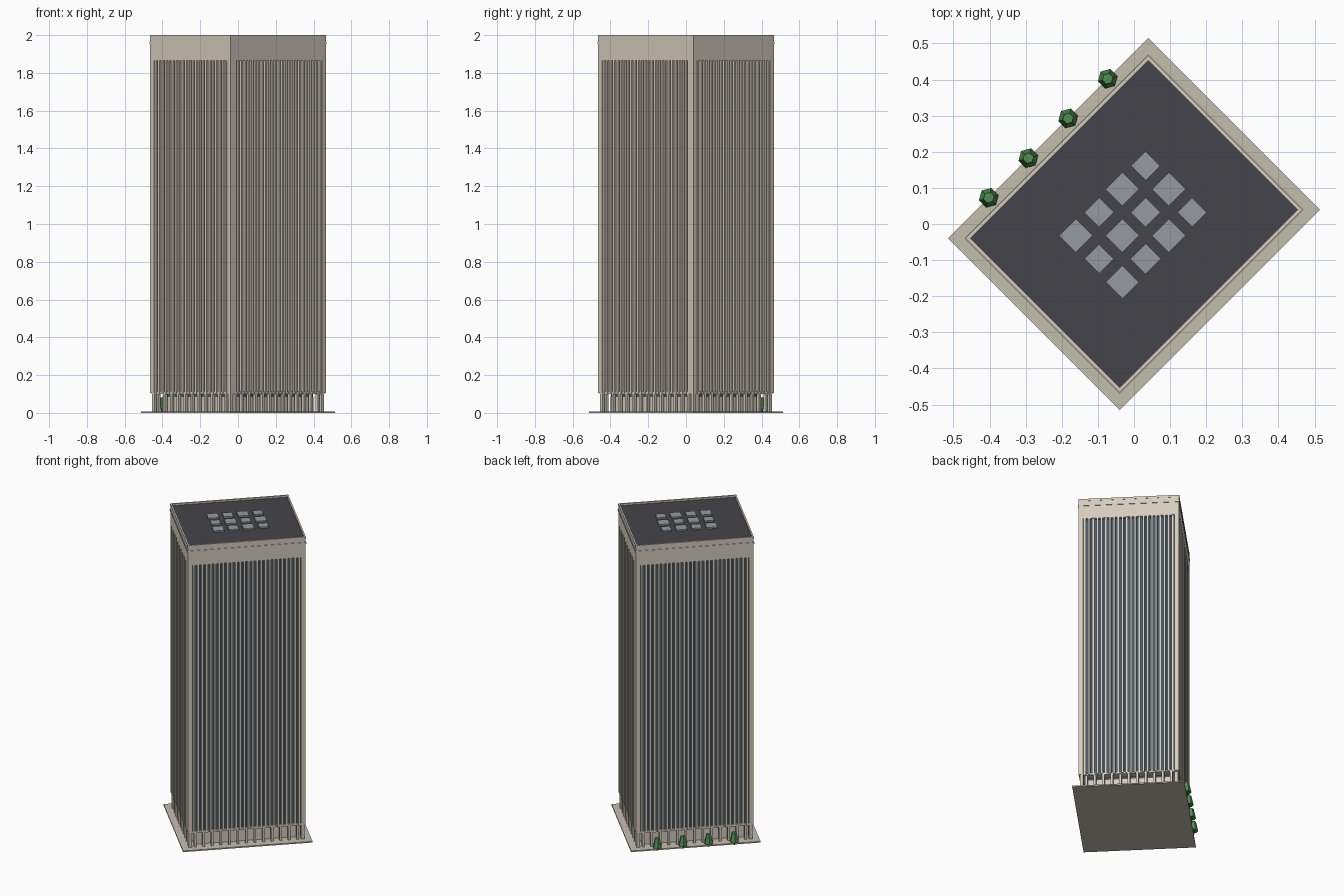
import bpy, bmesh, math
from mathutils import Matrix, Vector

if "Cube" in bpy.data.objects:
    bpy.data.objects.remove(bpy.data.objects["Cube"])

ROT = Matrix.Rotation(math.radians(45), 4, 'Z')   # tower stands diagonally
HU, HV = 0.356, 0.300                             # half length / half width


def mat(name, r, g, b):
    m = bpy.data.materials.new(name)
    m.diffuse_color = (r, g, b, 1)
    m.use_nodes = True
    m.node_tree.nodes["Principled BSDF"].inputs["Base Color"].default_value = m.diffuse_color
    return m


STONE = mat("stone", 0.66, 0.60, 0.51)
PAVING = mat("paving", 0.56, 0.51, 0.43)
GLASS = mat("glass", 0.06, 0.10, 0.15)
ROOF = mat("roof_felt", 0.06, 0.06, 0.068)
METAL = mat("metal", 0.30, 0.33, 0.35)
LEAF = mat("leaf", 0.08, 0.28, 0.08)
BARK = mat("bark", 0.12, 0.07, 0.04)


def finish(name, bm, material):
    bm.transform(ROT)
    me = bpy.data.meshes.new(name)
    bm.to_mesh(me)
    bm.free()
    me.materials.append(material)
    ob = bpy.data.objects.new(name, me)
    bpy.context.collection.objects.link(ob)
    return ob


def box(bm, u, v, su, sv, z0, z1):
    m = Matrix.Translation((u, v, (z0 + z1) / 2)) @ Matrix.Diagonal((su, sv, z1 - z0, 1))
    bmesh.ops.create_cube(bm, size=1, matrix=m)


def slab(name, hu, hv, z0, z1, material):
    bm = bmesh.new()
    box(bm, 0, 0, 2 * hu, 2 * hv, z0, z1)
    return finish(name, bm, material)


def row(bm, n, margin, width, depth, inset, z0, z1):
    """Evenly spaced uprights on all four faces."""
    for s in (-1, 1):
        for half, across, long_side in ((HU, HV, True), (HV, HU, False)):
            count = n[0] if long_side else n[1]
            run = half - margin
            for i in range(count):
                t = -run + 2 * run * (i + 0.5) / count
                d = s * (across - inset - depth / 2)
                if long_side:
                    box(bm, t, d, width, depth, z0, z1)
                else:
                    box(bm, d, t, depth, width, z0, z1)


# plaza, lobby and glazed core
slab("plaza", 0.392, 0.336, 0, 0.008, PAVING)
slab("lobby_wall", HU - 0.045, HV - 0.045, 0.008, 0.085, STONE)
slab("lobby_clerestory", HU - 0.047, HV - 0.047, 0.085, 0.105, GLASS)
slab("glass_core", HU - 0.018, HV - 0.018, 0.105, 1.87, GLASS)
slab("floor_edge", HU - 0.004, HV - 0.004, 0.100, 0.112, STONE)

# ground floor columns
bm = bmesh.new()
row(bm, (13, 11), 0.02, 0.014, 0.018, 0.006, 0.008, 0.102)
finish("ground_columns", bm, STONE)

# vertical facade fins
bm = bmesh.new()
row(bm, (26, 22), 0.024, 0.013, 0.020, 0.0, 0.104, 1.868)
finish("facade_fins", bm, STONE)

# solid corner piers
bm = bmesh.new()
for su in (-1, 1):
    for sv in (-1, 1):
        box(bm, su * (HU - 0.013), sv * (HV - 0.013), 0.028, 0.028, 0.104, 1.868)
        box(bm, su * (HU - 0.016), sv * (HV - 0.016), 0.020, 0.020, 0.008, 0.104)
finish("corner_piers", bm, STONE)

# crown band, ledge and parapet
slab("crown_band", HU + 0.001, HV + 0.001, 1.865, 1.986, STONE)
slab("crown_ledge", HU + 0.004, HV + 0.004, 1.952, 1.964, STONE)
bm = bmesh.new()
for s in (-1, 1):
    box(bm, 0, s * (HV - 0.003), 2 * HU + 0.004, 0.010, 1.986, 2.0)
    box(bm, s * (HU - 0.003), 0, 0.010, 2 * HV - 0.016, 1.986, 2.0)
finish("parapet", bm, STONE)
slab("roof_surface", HU - 0.008, HV - 0.008, 1.980, 1.989, ROOF)

# rooftop plant units, 4 x 3 with slightly varied sizes
sizes = ((0.065, 0.057, 0.066), (0.060, 0.066, 0.058),
         (0.066, 0.058, 0.066), (0.057, 0.066, 0.065))
bm = bmesh.new()
for i in range(4):
    for j in range(3):
        s = (sizes[0][1], sizes[1][1])[0] if (i, j) == (3, 2) else sizes[i][j]
        box(bm, (i - 1.5) * 0.091, (j - 1) * 0.091, s, s, 1.987, 1.999)
finish("roof_units", bm, METAL)

# low-poly trees along one long side
trunks, crowns = bmesh.new(), bmesh.new()
for u in (-0.233, -0.078, 0.078, 0.233):
    for b, r1, r2, z0, z1 in ((trunks, 0.006, 0.005, 0.0, 0.025),
                              (crowns, 0.028, 0.015, 0.020, 0.082)):
        bmesh.ops.create_cone(b, cap_ends=True, segments=6, radius1=r1, radius2=r2,
                              depth=z1 - z0,
                              matrix=Matrix.Translation(Vector((u, 0.336, (z0 + z1) / 2))))
finish("tree_trunks", trunks, BARK)
finish("tree_crowns", crowns, LEAF)
